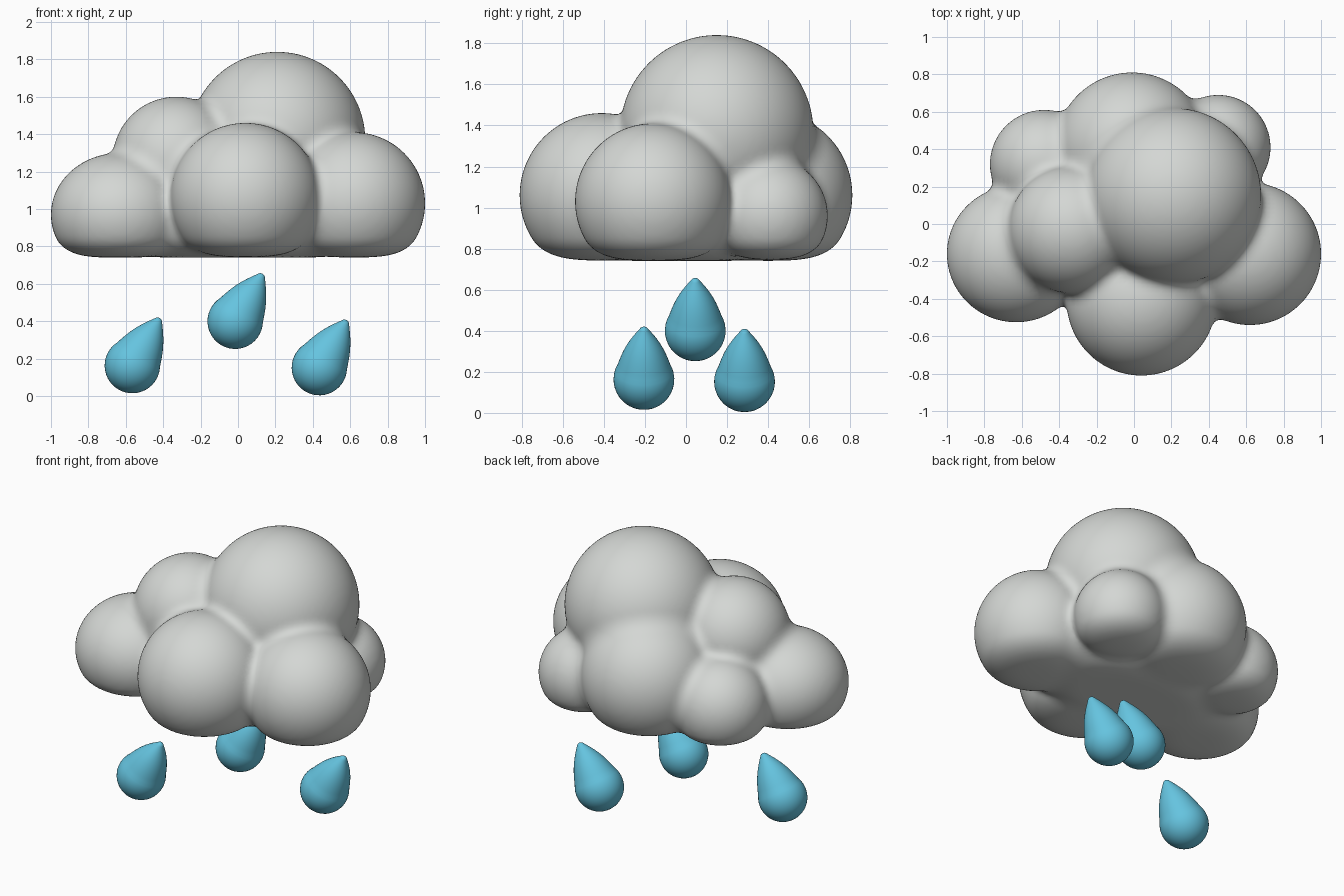
import bpy, bmesh, math
from mathutils import Vector, Matrix

if "Cube" in bpy.data.objects:
    bpy.data.objects.remove(bpy.data.objects["Cube"])

BASE = 0.74          # height of the flat cloud underside
BLEND = 0.07         # softness of the creases between puffs
EDGE = 0.11          # softness of the bottom rim


def material(name, rgb):
    m = bpy.data.materials.new(name)
    m.diffuse_color = (*rgb, 1)
    m.use_nodes = True
    m.node_tree.nodes["Principled BSDF"].inputs["Base Color"].default_value = m.diffuse_color
    return m


grey = material("cloud_grey", (0.66, 0.68, 0.66))
blue = material("rain_blue", (0.13, 0.55, 0.74))

# Cloud puffs: centre, radii
puffs = [
    ((0.21, 0.15, 1.37), (0.47, 0.47, 0.47)),     # crown
    ((0.04, -0.41, 1.06), (0.40, 0.40, 0.40)),    # front
    ((0.62, -0.16, 1.03), (0.38, 0.38, 0.38)),    # right
    ((-0.63, -0.16, 0.97), (0.37, 0.365, 0.33)),  # left
    ((-0.33, -0.03, 1.26), (0.34, 0.34, 0.34)),   # upper left
    ((-0.01, 0.40, 1.06), (0.41, 0.41, 0.41)),    # back
    ((-0.48, 0.32, 0.96), (0.29, 0.29, 0.29)),    # back left
    ((0.45, 0.41, 0.96), (0.28, 0.28, 0.28)),     # back right
    ((0.0, -0.02, 0.92), (0.66, 0.43, 0.34)),     # hidden core
]


def smooth_min(a, b, k):
    h = max(k - abs(a - b), 0) / k
    return min(a, b) - h * h * k / 4


def field(x, y, z):
    """Signed distance to the softly merged puffs with a flat base."""
    d = 9.0
    for (cx, cy, cz), (a, b, c) in puffs:
        u, v, w = (x - cx) / a, (y - cy) / b, (z - cz) / c
        k0 = math.sqrt(u * u + v * v + w * w)
        k1 = math.sqrt((u / a) ** 2 + (v / b) ** 2 + (w / c) ** 2) + 1e-9
        d = smooth_min(d, k0 * (k0 - 1) / k1, BLEND)
    return -smooth_min(-d, z - BASE, EDGE)


def project(bm):
    e = 0.002
    for v in bm.verts:
        x, y, z = v.co
        f = field(x, y, z)
        g = Vector((field(x + e, y, z) - f, field(x, y + e, z) - f,
                    field(x, y, z + e) - f)) / e
        step = g * (f / max(g.length_squared, 0.2))
        if step.length > 0.05:
            step *= 0.05 / step.length
        v.co -= step


def finish(bm, name, mat):
    mesh = bpy.data.meshes.new(name)
    for f in bm.faces:
        f.smooth = True
    bm.to_mesh(mesh)
    bm.free()
    mesh.materials.append(mat)
    ob = bpy.data.objects.new(name, mesh)
    bpy.context.collection.objects.link(ob)
    return ob


# Cloud: flattened spheres merged by voxel remesh, then fitted to the field
bm = bmesh.new()
for c, r in puffs:
    bmesh.ops.create_icosphere(bm, subdivisions=5, radius=1,
                               matrix=Matrix.Translation(c) @ Matrix.Diagonal((*r, 1)))
for v in bm.verts:
    v.co.z = max(v.co.z, BASE)
cloud = finish(bm, "cloud", grey)
mod = cloud.modifiers.new("merge", 'REMESH')
mod.mode = 'VOXEL'
mod.voxel_size = 0.024
bpy.context.view_layer.update()
merged = bpy.data.meshes.new_from_object(
    cloud.evaluated_get(bpy.context.evaluated_depsgraph_get()))
cloud.modifiers.clear()
bm = bmesh.new()
bm.from_mesh(merged)
for i in range(4):
    if i < 2:
        bmesh.ops.smooth_vert(bm, verts=bm.verts, factor=0.5, use_axis_x=True,
                              use_axis_y=True, use_axis_z=True)
    project(bm)
for f in bm.faces:
    f.smooth = True
    f.material_index = 0
bm.to_mesh(cloud.data)
bm.free()
bpy.data.meshes.remove(merged)

# Raindrop profile: round belly, slightly bulging cone, small rounded tip
R, TIP, REACH = 0.148, 0.025, 0.268
lean = math.asin((R - TIP) / REACH)
profile = []
for i in range(15):
    a = -math.pi / 2 + (lean + math.pi / 2) * i / 14
    profile.append((R * math.cos(a), R * math.sin(a)))
p0 = profile[-1]
p1 = (TIP * math.cos(lean), REACH + TIP * math.sin(lean))
for i in range(1, 9):
    t = i / 9
    b = 0.012 * math.sin(math.pi * t)
    profile.append((p0[0] + (p1[0] - p0[0]) * t + b * math.cos(lean),
                    p0[1] + (p1[1] - p0[1]) * t + b * math.sin(lean)))
for i in range(6):
    a = lean + (math.pi / 2 - lean) * i / 5
    profile.append((TIP * math.cos(a), REACH + TIP * math.sin(a)))


def raindrop(name, centre):
    bm = bmesh.new()
    vs = [bm.verts.new((max(r, 0), 0, z)) for r, z in profile]
    es = [bm.edges.new(p) for p in zip(vs, vs[1:])]
    bmesh.ops.spin(bm, geom=vs + es, cent=(0, 0, 0), axis=(0, 0, 1),
                   angle=2 * math.pi, steps=48, use_duplicate=False)
    bmesh.ops.remove_doubles(bm, verts=bm.verts, dist=0.0002)
    bmesh.ops.recalc_face_normals(bm, faces=bm.faces)
    ob = finish(bm, name, blue)
    ob.location = centre
    ob.rotation_euler = (0, math.radians(30), 0)   # tip leans to the right


raindrop("raindrop_middle", (-0.015, 0.045, 0.40))
raindrop("raindrop_left", (-0.565, -0.205, 0.163))
raindrop("raindrop_right", (0.435, 0.285, 0.152))
